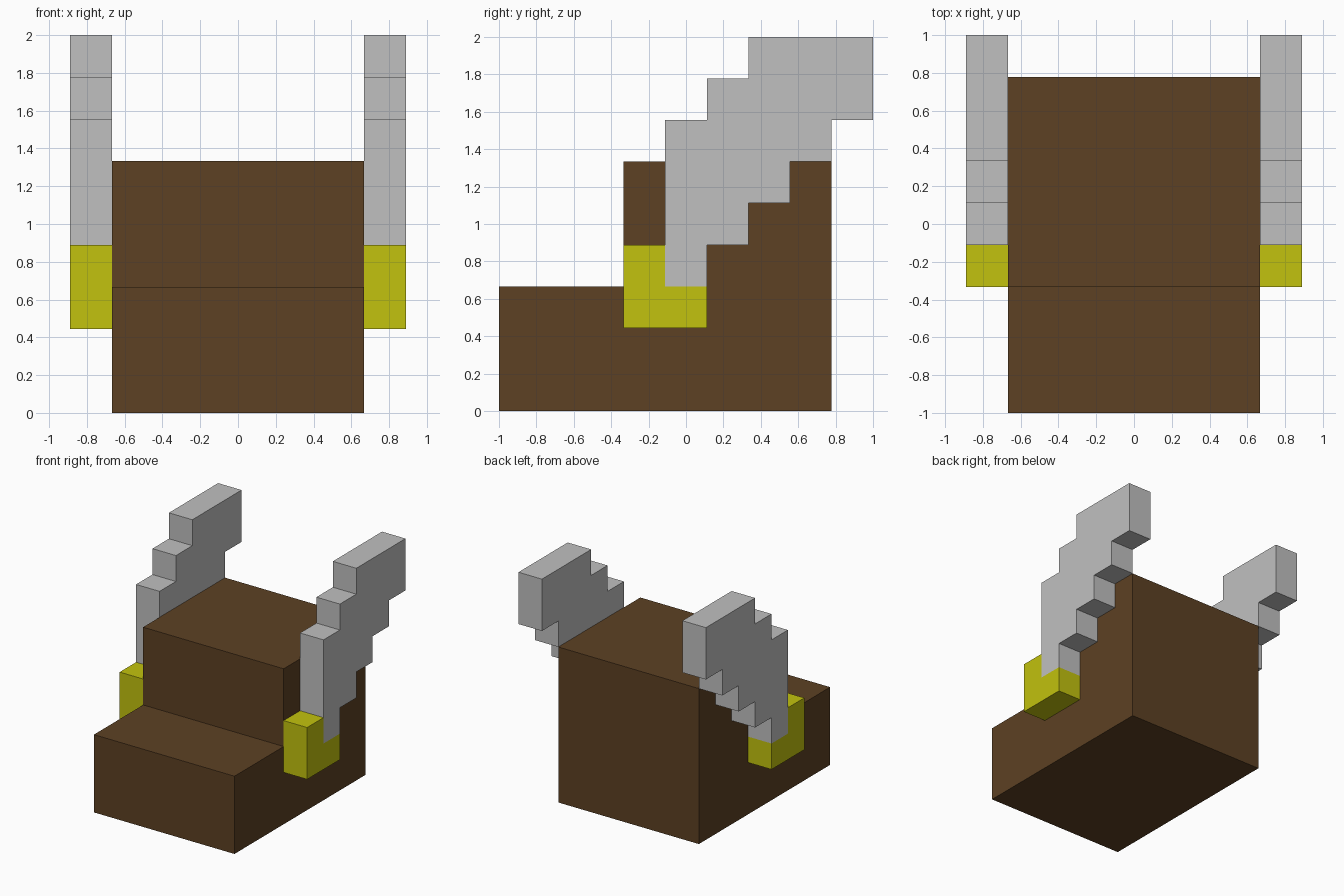
import bpy
import bmesh

cube = bpy.data.objects.get("Cube")
if cube:
    bpy.data.objects.remove(cube, do_unlink=True)

U = 2 / 9  # size of one block


def make_material(name, rgb):
    """Flat material from 0-255 sRGB values."""
    lin = [((c / 255 + 0.055) / 1.055) ** 2.4 if c > 10 else c / 255 / 12.92 for c in rgb]
    mat = bpy.data.materials.new(name)
    mat.use_nodes = True
    mat.diffuse_color = (*lin, 1)
    mat.node_tree.nodes["Principled BSDF"].inputs["Base Color"].default_value = (*lin, 1)
    return mat


def extrude_profile(name, profile, x0, x1, mat):
    """Extrude a side profile, given as (y, z) in blocks, from x0 to x1."""
    bm = bmesh.new()
    verts = [bm.verts.new((x0 * U, y * U - 1, z * U)) for y, z in profile]
    face = bm.faces.new(verts)
    result = bmesh.ops.extrude_face_region(bm, geom=[face])
    moved = [g for g in result["geom"] if isinstance(g, bmesh.types.BMVert)]
    bmesh.ops.translate(bm, verts=moved, vec=((x1 - x0) * U, 0, 0))
    bmesh.ops.recalc_face_normals(bm, faces=bm.faces[:])
    mesh = bpy.data.meshes.new(name)
    bm.to_mesh(mesh)
    bm.free()
    mesh.materials.append(mat)
    obj = bpy.data.objects.new(name, mesh)
    bpy.context.collection.objects.link(obj)
    return obj


brown = make_material("brown", (93, 65, 35))
grey = make_material("light grey", (192, 192, 192))
yellow = make_material("dull yellow", (194, 194, 14))

# Head with a low snout in front
head = [(0, 0), (8, 0), (8, 6), (3, 6), (3, 3), (0, 3)]
extrude_profile("head", head, -3, 3, brown)

# Stepped horns rising backward, each seated in an L-shaped mount
mount = [(3, 2), (5, 2), (5, 3), (4, 3), (4, 4), (3, 4)]
horn = [(4, 3), (5, 3), (5, 4), (6, 4), (6, 5), (7, 5), (7, 6), (8, 6),
        (8, 7), (9, 7), (9, 9), (6, 9), (6, 8), (5, 8), (5, 7), (4, 7)]
for side, s in (("left", 1), ("right", -1)):
    extrude_profile(side + "_horn_mount", mount, 3 * s, 4 * s, yellow)
    extrude_profile(side + "_horn", horn, 3 * s, 4 * s, grey)
